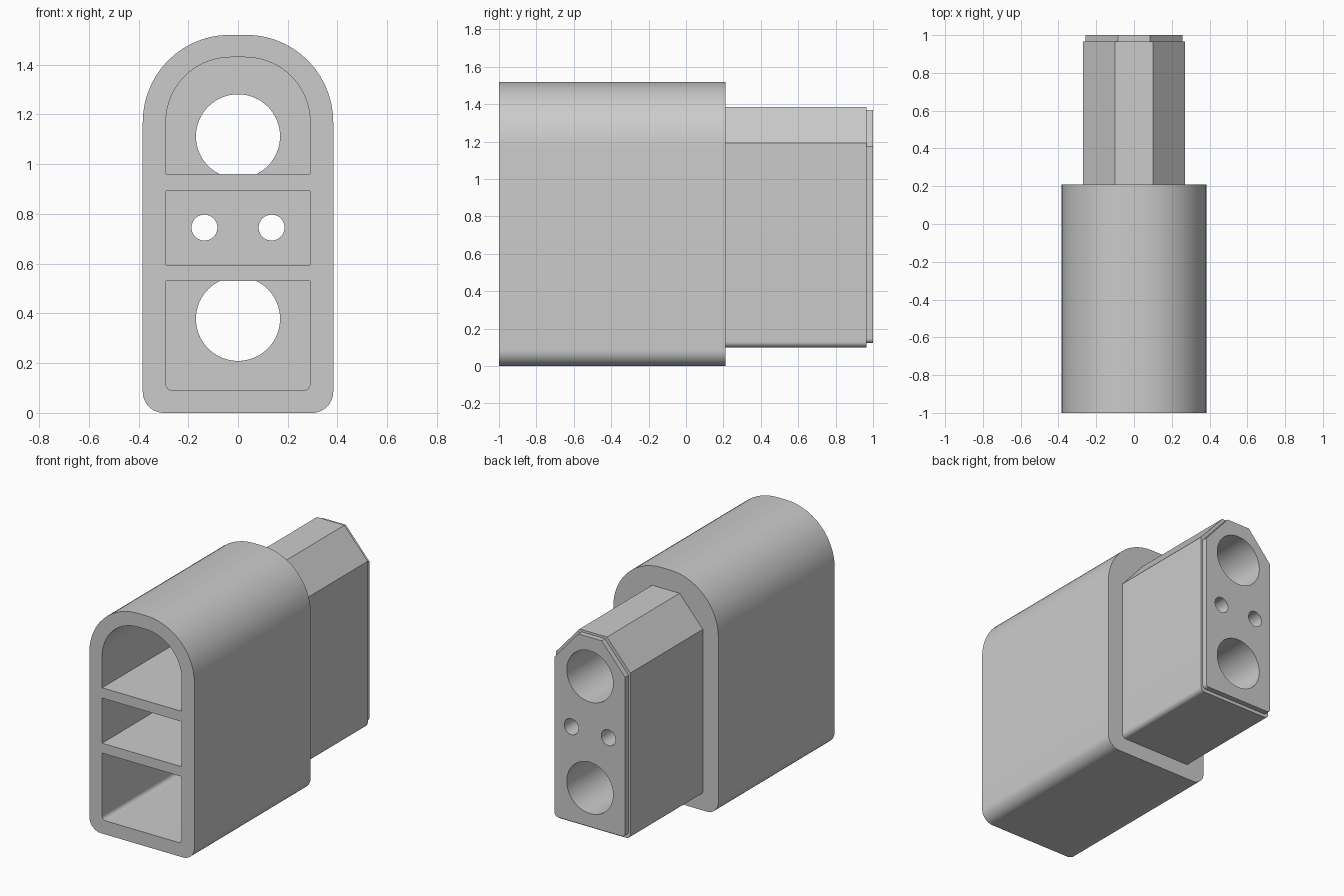
import bpy, bmesh, math
from mathutils import Vector

cube = bpy.data.objects.get("Cube")
if cube:
    bpy.data.objects.remove(cube, do_unlink=True)

grey = bpy.data.materials.new("plain grey")
grey.use_nodes = True
colour = (0.6, 0.6, 0.6, 1)
grey.diffuse_color = colour
grey.node_tree.nodes["Principled BSDF"].inputs["Base Color"].default_value = colour


def outline(half, steps=14):
    """Mirror half an outline of (x, z, corner radius) and round its corners."""
    corners = half + [(-x, z, r) for x, z, r in reversed(half)]
    points = []
    for i, (x, z, r) in enumerate(corners):
        p = Vector((x, z))
        if r == 0:
            points.append(p)
            continue
        a = (Vector(corners[i - 1][:2]) - p).normalized()
        b = (Vector(corners[(i + 1) % len(corners)][:2]) - p).normalized()
        centre = p + (a + b) * r          # every rounded corner is square
        for k in range(steps + 1):
            t = math.pi / 2 * k / steps
            points.append(centre - b * r * math.cos(t) - a * r * math.sin(t))
    return points


def circle(x, z, r, steps=64):
    turn = 2 * math.pi / steps
    return [Vector((x + r * math.cos(k * turn), z + r * math.sin(k * turn)))
            for k in range(steps)]


def prism(name, points, y0, y1):
    """Extrude an x-z outline along y."""
    bm = bmesh.new()
    face = bm.faces.new([bm.verts.new((p.x, y0, p.y)) for p in points])
    new = bmesh.ops.extrude_face_region(bm, geom=[face])["geom"]
    bmesh.ops.translate(bm, vec=(0, y1 - y0, 0),
                        verts=[v for v in new if isinstance(v, bmesh.types.BMVert)])
    bmesh.ops.recalc_face_normals(bm, faces=bm.faces)
    mesh = bpy.data.meshes.new(name)
    bm.to_mesh(mesh)
    bm.free()
    mesh.materials.append(grey)
    ob = bpy.data.objects.new(name, mesh)
    bpy.context.collection.objects.link(ob)
    return ob


def combine(target, tool, operation):
    mod = target.modifiers.new(tool.name, 'BOOLEAN')
    mod.operation, mod.object, mod.solver = operation, tool, 'EXACT'
    bpy.context.view_layer.objects.active = target
    bpy.ops.object.modifier_apply(modifier=mod.name)
    bpy.data.objects.remove(tool, do_unlink=True)


# Sleeve with an arched top, then the narrower nose and its stepped tip
housing = prism("connector_housing",
                outline([(0.383, 0, 0.085), (0.383, 1.52, 0.35)]), -1, 0.21)
nose = outline([(0.27, 0.1, 0.03), (0.27, 1.193, 0), (0.1, 1.385, 0)])
tip = outline([(0.257, 0.122, 0.025), (0.257, 1.175, 0), (0.085, 1.37, 0)])
combine(housing, prism("nose", nose, 0.15, 0.965), 'UNION')
combine(housing, prism("tip", tip, 0.9, 1), 'UNION')

# Three pockets open at the front
pockets = [
    [(0.29, 0.09, 0.028), (0.29, 0.53, 0)],
    [(0.29, 0.595, 0), (0.29, 0.892, 0)],
    [(0.29, 0.96, 0), (0.29, 1.43, 0.26)],
]
for half in pockets:
    combine(housing, prism("pocket", outline(half), -1.1, 0.1), 'DIFFERENCE')

# Contact bores running from the pockets out through the tip
for x, z, r in [(0, 0.378, 0.169), (0, 1.112, 0.169),
                (-0.135, 0.745, 0.052), (0.135, 0.745, 0.052)]:
    combine(housing, prism("bore", circle(x, z, r), 0.05, 1.1), 'DIFFERENCE')

bpy.ops.object.select_all(action='DESELECT')
housing.select_set(True)
bpy.context.view_layer.objects.active = housing
bpy.ops.object.shade_smooth_by_angle(angle=math.radians(25))
